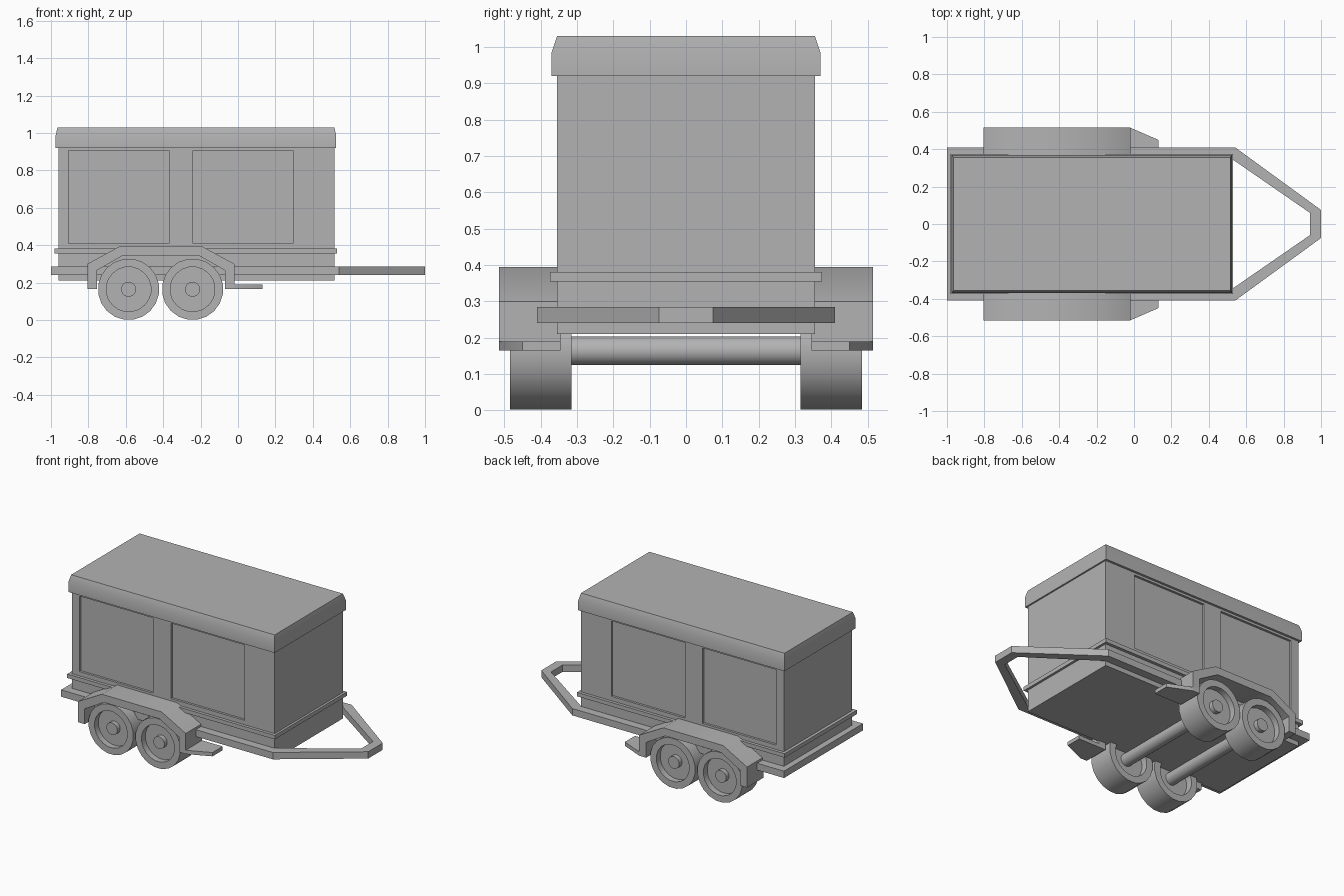
import bpy, bmesh, math
from mathutils import Vector

cube = bpy.data.objects.get("Cube")
if cube:
    bpy.data.objects.remove(cube, do_unlink=True)

grey = bpy.data.materials.new("plain grey")
grey.use_nodes = True
GREY = (0.45, 0.45, 0.45, 1)
grey.diffuse_color = GREY
grey.node_tree.nodes["Principled BSDF"].inputs["Base Color"].default_value = GREY


def finish(name, bm):
    """Turn a bmesh into a named object, smooth except at sharp edges."""
    bmesh.ops.recalc_face_normals(bm, faces=bm.faces)
    mesh = bpy.data.meshes.new(name)
    bm.to_mesh(mesh)
    bm.free()
    mesh.materials.append(grey)
    obj = bpy.data.objects.new(name, mesh)
    bpy.context.collection.objects.link(obj)
    bpy.ops.object.select_all(action="DESELECT")
    obj.select_set(True)
    bpy.context.view_layer.objects.active = obj
    bpy.ops.object.shade_smooth_by_angle(angle=math.radians(30))
    return obj


def box(x0, x1, y, z0, z1):
    """Box centred across the width, as a bmesh."""
    bm = bmesh.new()
    bmesh.ops.create_cube(bm, size=1)
    for v in bm.verts:
        v.co = ((x0 + x1) / 2 + v.co.x * (x1 - x0), v.co.y * 2 * y,
                (z0 + z1) / 2 + v.co.z * (z1 - z0))
    return bm


def prism(name, points, start, end):
    """Extrude a flat outline from its own plane along start to end."""
    bm = bmesh.new()
    face = bm.faces.new([bm.verts.new(Vector(p) + Vector(start)) for p in points])
    ext = bmesh.ops.extrude_face_region(bm, geom=[face])
    moved = [g for g in ext["geom"] if isinstance(g, bmesh.types.BMVert)]
    bmesh.ops.translate(bm, verts=moved, vec=Vector(end) - Vector(start))
    return finish(name, bm)


def lathe(name, profile, x, z, sides):
    """Revolve (radius, y) points around an axis running along y."""
    bm = bmesh.new()
    rings = []
    for r, y in profile:
        angles = [(i + 0.5) * math.tau / sides for i in range(sides)]
        rings.append([bm.verts.new((x + r * math.sin(a), y, z + r * math.cos(a)))
                      for a in angles])
    for a, b in zip(rings, rings[1:]):
        for i in range(sides):
            j = (i + 1) % sides
            bm.faces.new((a[i], a[j], b[j], b[i]))
    bm.faces.new(rings[0])
    bm.faces.new(rings[-1])
    return finish(name, bm)


# Body with two recessed doors on each long side
DOORS = ((-0.905, -0.37), (-0.24, 0.295))
bm = box(-0.96, 0.515, 0.355, 0.21, 0.93)
cuts = [((x, 0, 0), (1, 0, 0)) for door in DOORS for x in door]
cuts += [((0, 0, z), (0, 0, 1)) for z in (0.41, 0.905)]
for co, no in cuts:
    bmesh.ops.bisect_plane(bm, geom=bm.verts[:] + bm.edges[:] + bm.faces[:],
                           plane_co=co, plane_no=no)
bm.normal_update()
panels = []
for f in bm.faces:
    c = f.calc_center_median()
    in_door = any(a < c.x < b for a, b in DOORS) and 0.41 < c.z < 0.905
    if abs(f.normal.y) > 0.9 and in_door:
        panels.append(f)
bmesh.ops.inset_individual(bm, faces=panels, thickness=0, depth=-0.015)
finish("body", bm)

# Ledge around the body
finish("ledge", box(-0.98, 0.53, 0.375, 0.355, 0.381))

# Roof cap with a tapered upper rim
bm = box(-0.975, 0.525, 0.37, 0.92, 0.985)
top = [f for f in bm.faces if f.calc_center_median().z > 0.98]
ext = bmesh.ops.extrude_face_region(bm, geom=top)
bmesh.ops.delete(bm, geom=top, context="FACES_ONLY")
for v in ext["geom"]:
    if isinstance(v, bmesh.types.BMVert):
        v.co += Vector((math.copysign(0.01, -v.co.x), math.copysign(0.015, -v.co.y), 0.045))
finish("roof", bm)

# Chassis frame and drawbar, one closed ring
half_out = [(-1, 0.41), (0.54, 0.41), (1, 0.075)]
half_in = [(-0.94, 0.35), (0.52, 0.35), (0.94, 0.06)]
outer, inner = [h + [(x, -y) for x, y in reversed(h)] for h in (half_out, half_in)]
bm = bmesh.new()
loops = [[bm.verts.new((x, y, z)) for x, y in ring]
         for ring, z in ((outer, 0.24), (outer, 0.285), (inner, 0.285), (inner, 0.24))]
for a, b in zip(loops, loops[1:] + loops[:1]):
    for i in range(len(a)):
        j = (i + 1) % len(a)
        bm.faces.new((a[i], a[j], b[j], b[i]))
finish("drawbar_frame", bm)

# Fenders and steps
arch = [(-0.805, 0.165), (-0.805, 0.3), (-0.63, 0.395), (-0.195, 0.395), (-0.02, 0.3),
        (-0.02, 0.165), (-0.07, 0.165), (-0.07, 0.265), (-0.21, 0.345), (-0.615, 0.345),
        (-0.755, 0.265), (-0.755, 0.165)]
step = [(-0.07, 0.345), (-0.07, 0.515), (-0.02, 0.515), (0.13, 0.45), (0.13, 0.345)]
for side, s in (("left", 1), ("right", -1)):
    prism("fender_" + side, [(x, 0, z) for x, z in arch], (0, s * 0.345, 0), (0, s * 0.515, 0))
    prism("step_" + side, [(x, s * y, 0) for x, y in step], (0, 0, 0.165), (0, 0, 0.19))

# Wheels dished on both faces, with axles running through to the hubs
wheel = [(0.12, 0.36), (0.12, 0.315), (0.164, 0.315), (0.164, 0.485), (0.12, 0.485), (0.12, 0.445)]
for place, x in (("rear", -0.585), ("front", -0.243)):
    lathe("axle_" + place, [(0.04, -0.475), (0.04, 0.475)], x, 0.164, 20)
    for side, s in (("left", 1), ("right", -1)):
        lathe(f"wheel_{place}_{side}", [(r, s * y) for r, y in wheel], x, 0.164, 20)
